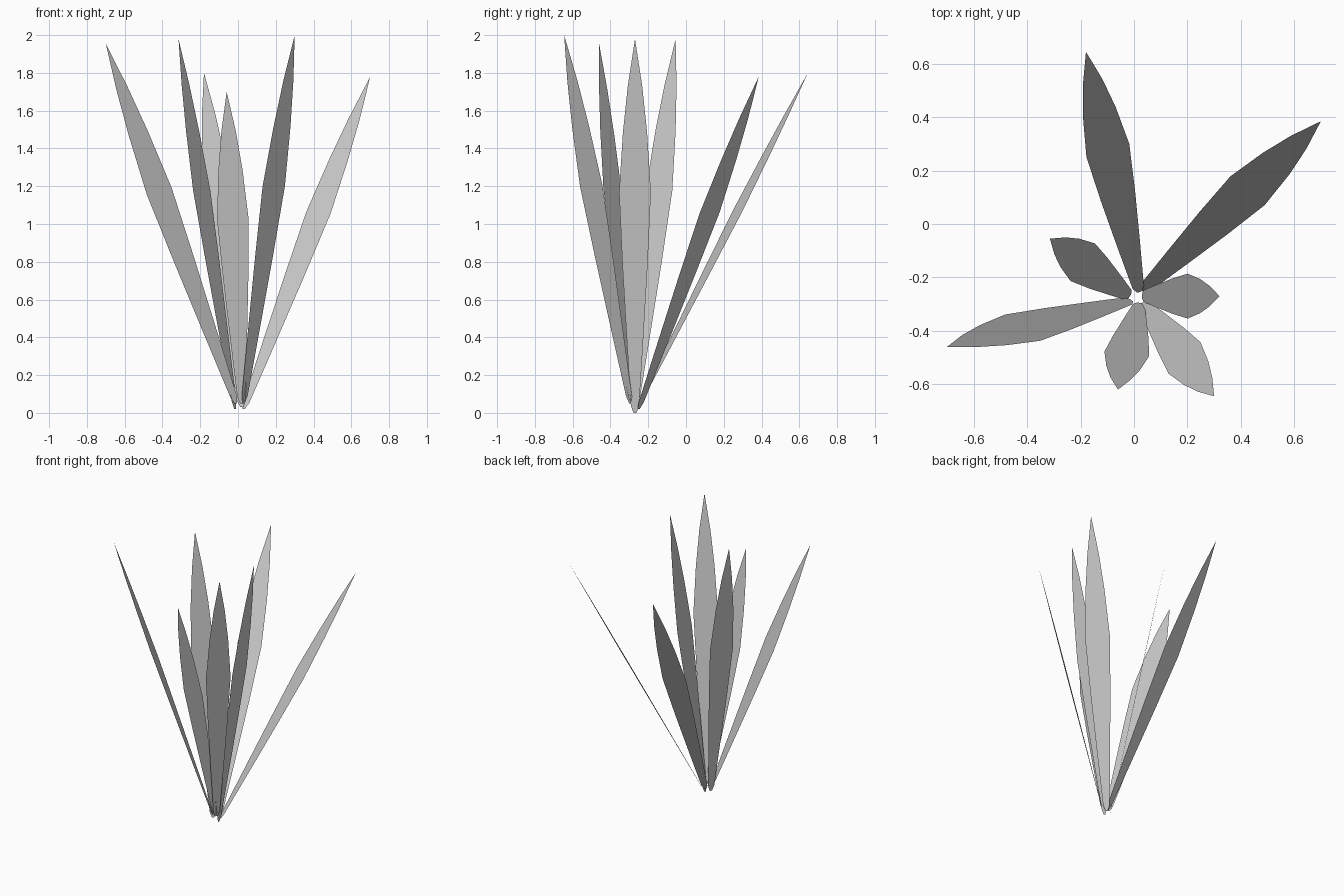
import bpy
from math import cos, sin, radians
from mathutils import Vector

if "Cube" in bpy.data.objects:
    bpy.data.objects.remove(bpy.data.objects["Cube"])

# Leaf outline: (fraction along the leaf, half width)
PROFILE = [(0.0, 0.008), (0.02, 0.022), (0.2, 0.044), (0.4, 0.067),
           (0.59, 0.084), (0.75, 0.064), (0.875, 0.038), (1.0, 0.0)]


def leaf(name, base, tip, width_angle):
    """Flat pointed blade from base to tip, its width turned to width_angle."""
    base, tip = Vector(base), Vector(tip)
    axis = tip - base
    side = Vector((cos(radians(width_angle)), sin(radians(width_angle)), 0))
    side.z = -side.dot(axis) / axis.z        # keep width square to the length
    side.normalize()
    verts, faces = [], []
    for t, w in PROFILE[:-1]:
        centre = base + axis * t
        verts += [centre - side * w, centre + side * w]
    verts.append(tip)
    last = len(PROFILE) - 2
    for i in range(last):
        a = 2 * i
        faces.append((a, a + 1, a + 3, a + 2))
    faces.append((2 * last, 2 * last + 1, 2 * last + 2))
    mesh = bpy.data.meshes.new(name)
    mesh.from_pydata(verts, [], faces)
    obj = bpy.data.objects.new(name, mesh)
    bpy.context.collection.objects.link(obj)


# Seven blades fanned around one root: base, tip, width direction
LEAVES = [
    ((0.03, -0.27, 0.00), (0.32, -0.27, 1.98), 90),
    ((0.03, -0.25, 0.02), (0.70, 0.385, 1.78), -40),
    ((0.02, -0.255, 0.03), (-0.18, 0.645, 1.80), 17),
    ((-0.015, -0.27, 0.02), (-0.315, -0.055, 1.98), 57),
    ((-0.01, -0.285, 0.05), (-0.70, -0.46, 1.955), -37),
    ((0.02, -0.295, 0.05), (-0.06, -0.62, 1.70), -6),
    ((0.03, -0.295, 0.05), (0.30, -0.645, 2.00), 45),
]
for n, (base, tip, angle) in enumerate(LEAVES, 1):
    leaf(f"leaf_{n}", base, tip, angle)
